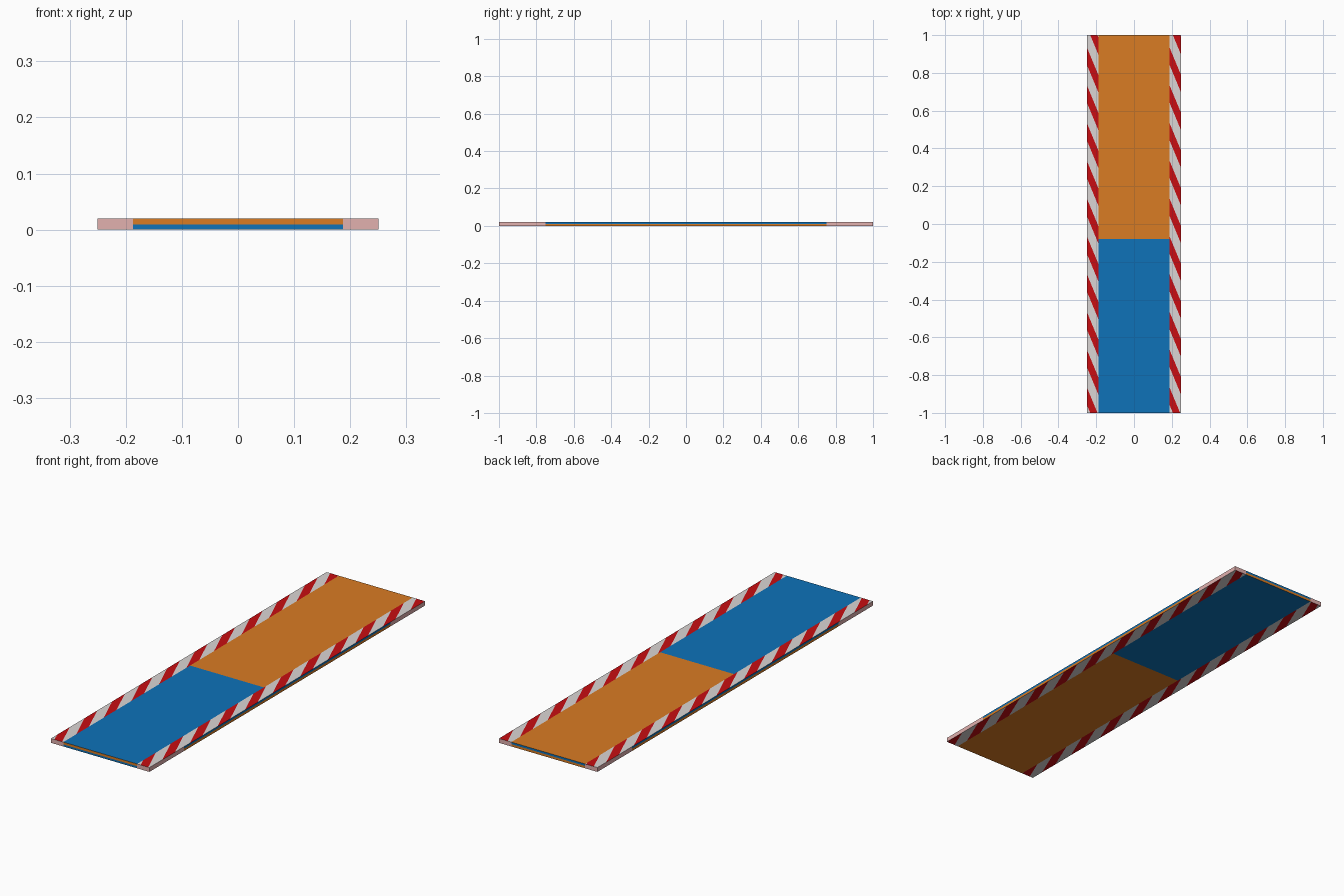
import bpy, bmesh, math
from mathutils import Matrix, Vector

if "Cube" in bpy.data.objects:
    bpy.data.objects.remove(bpy.data.objects["Cube"])

W, L, H = 0.5, 2.0, 0.02        # board size
BORDER = 0.125                  # border share of each face width
SPLIT = -0.08                   # colour split, in -1..1 along each face
PERIOD, DROP, HALF, START = 0.2, 0.15, 0.046, 0.89   # stripe layout


def lin(c):
    c /= 255
    return c / 12.92 if c <= 0.04045 else ((c + 0.055) / 1.055) ** 2.4


def material(name, rgb):
    m = bpy.data.materials.new(name)
    m.diffuse_color = (*[lin(c) for c in rgb], 1)
    m.use_nodes = True
    m.node_tree.nodes["Principled BSDF"].inputs["Base Color"].default_value = m.diffuse_color
    return m


mats = [material("orange", (218, 124, 35)), material("blue", (14, 114, 185)),
        material("red", (200, 13, 18)), material("light grey", (219, 214, 213)),
        material("pale pink", (226, 177, 175))]
ORANGE, BLUE, RED, GREY, PINK = range(5)


def cut(bm, faces, point, normal):
    geom = set(faces)
    for f in faces:
        geom.update(f.edges)
        geom.update(f.verts)
    bmesh.ops.bisect_plane(bm, geom=list(geom), dist=1e-6, plane_co=point, plane_no=normal)


def panel(width, height, striped):
    """Flat panel in local XY with borders, two-colour field and stripes."""
    bm = bmesh.new()
    bmesh.ops.create_grid(bm, x_segments=1, y_segments=1, size=1)
    inner = 1 - 2 * BORDER
    for x in (-inner, inner):
        cut(bm, bm.faces[:], (x, 0, 0), (1, 0, 0))
    mid = [f for f in bm.faces if abs(f.calc_center_median().x) < inner]
    cut(bm, mid, (0, SPLIT, 0), (0, 1, 0))

    slope = DROP / (2 * BORDER)

    def stripe_y(p):            # height of p measured along the slant
        left = -1 if p.x < 0 else inner
        return p.y + slope * (p.x - left)

    if striped:
        for left in (-1, inner):
            for k in range(-2, 13):
                for s in (-HALF, HALF):
                    y = START - k * PERIOD + s
                    side = [f for f in bm.faces
                            if abs(f.calc_center_median().x - left - BORDER) < BORDER]
                    cut(bm, side, (left, y, 0), (slope, 1, 0))

    for f in bm.faces:
        c = f.calc_center_median()
        if abs(c.x) < inner:
            f.material_index = ORANGE if c.y > SPLIT else BLUE
        elif not striped:
            f.material_index = PINK
        else:
            d = (stripe_y(c) - START + PERIOD / 2) % PERIOD - PERIOD / 2
            f.material_index = RED if abs(d) < HALF else GREY
    bmesh.ops.scale(bm, vec=(width / 2, height / 2, 1), verts=bm.verts)
    return bm


def add(target, bm, right, up, centre):
    """Place a panel with its local X along right and Y along up."""
    r, u = Vector(right), Vector(up)
    m = Matrix((r, u, r.cross(u))).transposed().to_4x4()
    m.translation = centre
    bm.transform(m)
    tmp = bpy.data.meshes.new("panel")
    bm.to_mesh(tmp)
    bm.free()
    target.from_mesh(tmp)
    bpy.data.meshes.remove(tmp)


board = bmesh.new()
# top and underside with striped borders
add(board, panel(W, L, True), (1, 0, 0), (0, 1, 0), (0, 0, H))
add(board, panel(W, L, True), (1, 0, 0), (0, -1, 0), (0, 0, 0))
# front edge is orange on top, the other edges blue on top
add(board, panel(W, H, False), (1, 0, 0), (0, 0, 1), (0, -L / 2, H / 2))
add(board, panel(W, H, False), (1, 0, 0), (0, 0, -1), (0, L / 2, H / 2))
add(board, panel(L, H, False), (0, -1, 0), (0, 0, -1), (W / 2, 0, H / 2))
add(board, panel(L, H, False), (0, 1, 0), (0, 0, -1), (-W / 2, 0, H / 2))
bmesh.ops.remove_doubles(board, verts=board.verts, dist=1e-5)

mesh = bpy.data.meshes.new("striped_board")
board.to_mesh(mesh)
board.free()
for m in mats:
    mesh.materials.append(m)
obj = bpy.data.objects.new("striped_board", mesh)
bpy.context.collection.objects.link(obj)
